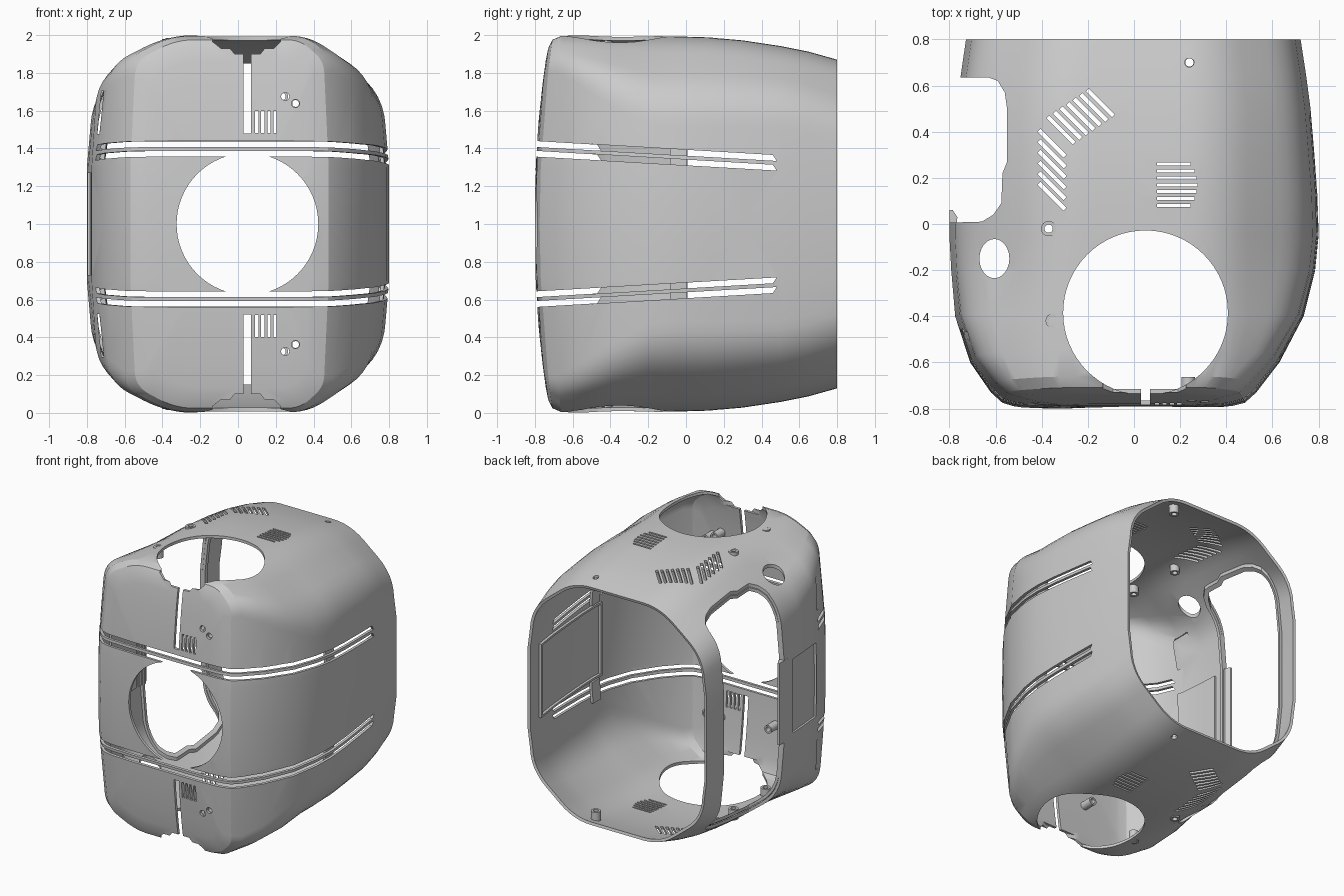
import bpy, bmesh, math
from mathutils import Vector

if "Cube" in bpy.data.objects:
    bpy.data.objects.remove(bpy.data.objects["Cube"])

# ---------- helpers ----------
def finish(bm, name):
    bmesh.ops.recalc_face_normals(bm, faces=bm.faces[:])
    me = bpy.data.meshes.new(name)
    bm.to_mesh(me)
    bm.free()
    ob = bpy.data.objects.new(name, me)
    bpy.context.scene.collection.objects.link(ob)
    return ob

def prism(bm, pts, axis, a, b):
    def place(p, t):
        return {'x': (t, p[0], p[1]), 'y': (p[0], t, p[1]), 'z': (p[0], p[1], t)}[axis]
    lo = [bm.verts.new(place(p, a)) for p in pts]
    hi = [bm.verts.new(place(p, b)) for p in pts]
    bm.faces.new(lo)
    bm.faces.new(hi)
    for i in range(len(pts)):
        j = (i + 1) % len(pts)
        bm.faces.new((lo[i], lo[j], hi[j], hi[i]))

def oval(cx, cy, rx, ry=None, n=24):
    ry = ry or rx
    return [(cx + rx * math.cos(2 * math.pi * i / n), cy + ry * math.sin(2 * math.pi * i / n)) for i in range(n)]

def rect(cx, cy, w, h, ang=0):
    c, s = math.cos(ang), math.sin(ang)
    return [(cx + c * x - s * y, cy + s * x + c * y)
            for x, y in ((-w/2, -h/2), (w/2, -h/2), (w/2, h/2), (-w/2, h/2))]

def cutter(*prisms):
    bm = bmesh.new()
    for p in prisms:
        prism(bm, *p)
    ob = finish(bm, "cutter")
    ob.hide_render = True
    return ob

def apply_mod(ob, kind, **props):
    m = ob.modifiers.new(kind, kind)
    for k, v in props.items():
        setattr(m, k, v)
    bpy.context.view_layer.objects.active = ob
    bpy.ops.object.modifier_apply(modifier=m.name)

def cut(ob, tool, op='DIFFERENCE'):
    apply_mod(ob, 'BOOLEAN', operation=op, solver='EXACT', object=tool)
    bpy.data.objects.remove(tool)

def smooth(ob):
    bpy.ops.object.select_all(action='DESELECT')
    ob.select_set(True)
    bpy.context.view_layer.objects.active = ob
    bpy.ops.object.shade_smooth_by_angle(angle=math.radians(25))

# ---------- lofted housing ----------
# y, left half-width, right half-width, half-height, flat top half-width, shoulder height
ROWS = [(-.79, .52, .42, .93, .30, .84), (-.775, .57, .48, .975, .33, .86),
        (-.73, .62, .53, .995, .36, .87), (-.60, .71, .63, 1.0, .37, .84),
        (-.40, .775, .735, .998, .37, .77), (-.2, .792, .785, .995, .37, .70),
        (-.05, .8, .8, .993, .37, .69), (.12, .797, .795, .988, .37, .69),
        (.3, .785, .782, .972, .37, .68), (.5, .768, .765, .942, .37, .67),
        (.65, .75, .745, .912, .36, .64), (.8, .728, .722, .87, .35, .59)]

def quarter(w, h, xt, hc):
    P = [Vector(p) for p in ((0, h), (xt, h), (w - .025, hc), (w, .0))]
    out = [P[0], Vector((xt * .45, h))]
    for i, d in ((1, .4), (2, .35)):
        la, lb = (P[i-1] - P[i]), (P[i+1] - P[i])
        r = d * min(la.length, lb.length)
        a, b = P[i] + la.normalized() * r, P[i] + lb.normalized() * r
        for k in range(7):
            t = k / 6
            out.append(a * (1-t)**2 + P[i] * 2*t*(1-t) + b * t*t)
    return out + [Vector((w, .3)), P[3]]

def section(l, r, h, xt, hc):
    R, L = quarter(r, h, xt, hc), quarter(l, h, xt, hc)
    pts = [(p.x, p.y) for p in R] + [(p.x, -p.y) for p in R[-2::-1]]
    return pts + [(-p.x, -p.y) for p in L[1:]] + [(-p.x, p.y) for p in L[-2:0:-1]]

def skin(name):
    bm = bmesh.new()
    loops = []
    first = section(*ROWS[0][1:])
    for s in (.3, .6, .8, .93):
        loops.append([bm.verts.new((x * s, -.803 + .01 * s**3 + .07 * (z * s)**2, 1 + z * s)) for x, z in first])
    for y, *prm in ROWS:
        f = max(0, min(1, (-.3 - y) / .4))
        loops.append([bm.verts.new((x, y + .07 * f * z * z, 1 + z)) for x, z in section(*prm)])
    bm.faces.new(loops[0])
    n = len(first)
    for a, b in zip(loops, loops[1:]):
        for i in range(n):
            bm.faces.new((a[i], a[(i+1) % n], b[(i+1) % n], b[i]))
    ob = finish(bm, name)
    # make sure normals point outward so the wall grows inward
    big = max(ob.data.polygons, key=lambda p: p.center.x)
    if big.normal.x < 0:
        ob.data.flip_normals()
    apply_mod(ob, 'SOLIDIFY', thickness=.02, offset=-1)
    return ob

shell = skin("housing_shell")

# ---------- large openings ----------
OPENING = [(-1, 0), (-.66, .01), (-.61, .04), (-.575, .09), (-.57, .22), (-.55, .27), (-.55, .5),
           (-.56, .57), (-.59, .62), (-.63, .635), (-1, .635)]
PANEL = rect(-.25, 1, .3, .54)
big = [(oval(.05, 1, .375, n=64), 'y', -1, -.5), (OPENING, 'z', -.5, 2.5), (PANEL, 'x', -1, -.6)]
for s in (1, -1):
    big.append((oval(.05, -.385, .357, n=64), 'z', 1 + s * .9, 1 + s * 1.3))
cut(shell, cutter(*big))

# ---------- slots, vents and screw holes ----------
small, side = [], []
for s in (1, -1):
    for lo, hi in ((.357, .388), (.408, .44)):
        def band(y0, y1):
            z = lambda e, y: 1 + s * (e - .058 * (y + .8))
            return [(y0, z(lo, y0)), (y1, z(lo, y1)), (y1 - .02, z(hi, y1)), (y0, z(hi, y0))]
        small.append((band(-1, -.45), 'x', -1, 1))
        side.append((band(-.5, .48), 'x', .3, 1))
    small.append((rect(.05, 1 + s * .72, .04, .48), 'y', -1, -.5))
    for i in range(4):
        small.append((rect(.1 + i * .032, 1 + s * .54, .018, .115), 'y', -1, -.5))
    for x, z in ((.25, .675), (.305, .638)):
        small.append((oval(x, 1 + s * z, .022, n=16), 'y', -1, -.5))
    small.append((rect(-.728, 1 + s * .59, .012, .23, -s * .1), 'y', -.8, -.3))
    side.append(([(-.135, 1 + s * 1.2), (.225, 1 + s * 1.2), (.225, 1 + s * .965), (.19, 1 + s * .93),
                  (-.09, 1 + s * .93), (-.135, 1 + s * .965)], 'y', -1, -.55))
centres = [(-.355, .12 + i * .046) for i in range(6)] + [(-.345 + i * .0285, .388 + i * .0195) for i in range(1, 8)]
for x, y in centres:
    small.append((rect(x, y, .16, .018, -math.pi / 4), 'z', -.5, 2.5))
for i in range(7):
    L = .175 - .03 * ((i - 3) / 3)**2
    small.append((rect(.1 + L / 2, .08 + i * .03, L, .013), 'z', -.5, 2.5))
small.append((oval(-.605, -.15, .065, .085), 'z', -.5, 2.5))
for x, y in ((.24, .7), (-.37, -.02)):
    small.append((oval(x, y, .02, n=16), 'z', -.5, 2.5))
cut(shell, cutter(*small))
cut(shell, cutter(*side))
smooth(shell)

# ---------- inner liners that follow the wall ----------
def liner(name, outer, inner=None, scale=.976):
    ob = skin(name)
    for v in ob.data.vertices:
        v.co = ((v.co.x * scale), v.co.y * scale, 1 + (v.co.z - 1) * scale)
    cut(ob, cutter(outer), 'INTERSECT')
    if inner:
        cut(ob, cutter(inner))
    smooth(ob)

lip = [(x + .025, .317 + (y - .317) * 1.07) for x, y in OPENING]
liner("opening_lip", (lip, 'z', -.5, 2.5), (OPENING, 'z', -.6, 2.6))
liner("recessed_side_panel", (rect(-.25, 1, .34, .58), 'x', -1, -.6), None, .982)
liner("inner_wall_frame", (rect(.28, 1, .78, .54), 'x', .6, 1), (rect(.28, 1, .75, .51), 'x', .5, 1.1))
for k, s in enumerate((1, -1)):
    liner("slot_bridge_%d" % k, (rect(-.04, 1 + s * .355, .09, .15), 'x', .6, 1))

# ---------- hollow screw bosses ----------
def boss(name, x, y, z, direction, length, r=.033, ri=.018, n=20):
    bm = bmesh.new()
    d = Vector(direction)
    u = d.orthogonal().normalized()
    v = d.cross(u)
    rings = []
    for rad, t in ((r, 0), (r, length), (ri, length), (ri, 0)):
        rings.append([bm.verts.new(Vector((x, y, z)) + d * t + u * px + v * py) for px, py in oval(0, 0, rad, n=n)])
    for a, b in zip(rings, rings[1:] + rings[:1]):
        for i in range(n):
            bm.faces.new((a[i], a[(i+1) % n], b[(i+1) % n], b[i]))
    smooth(finish(bm, name))

for s in (1, -1):
    tag = "upper" if s > 0 else "lower"
    for i, (x, y, h) in enumerate(((.24, .7, .885), (-.37, -.02, .98), (-.35, -.42, .985))):
        boss("%s_screw_boss_%d" % (tag, i), x, y, 1 + s * h, (0, 0, -s), .075)
    for i, (x, z) in enumerate(((.235, .675), (.305, .638), (-.2, .62))):
        boss("%s_front_boss_%d" % (tag, i), x, -.752, 1 + s * z, (0, 1, 0), .09, .03)

# ---------- latch flange beside the side opening ----------
bm = bmesh.new()
prism(bm, [(-.8, -.04), (-.775, -.04), (-.765, .03), (-.785, .06), (-.8, .06)], 'z', .7, 1.3)
finish(bm, "latch_flange")
